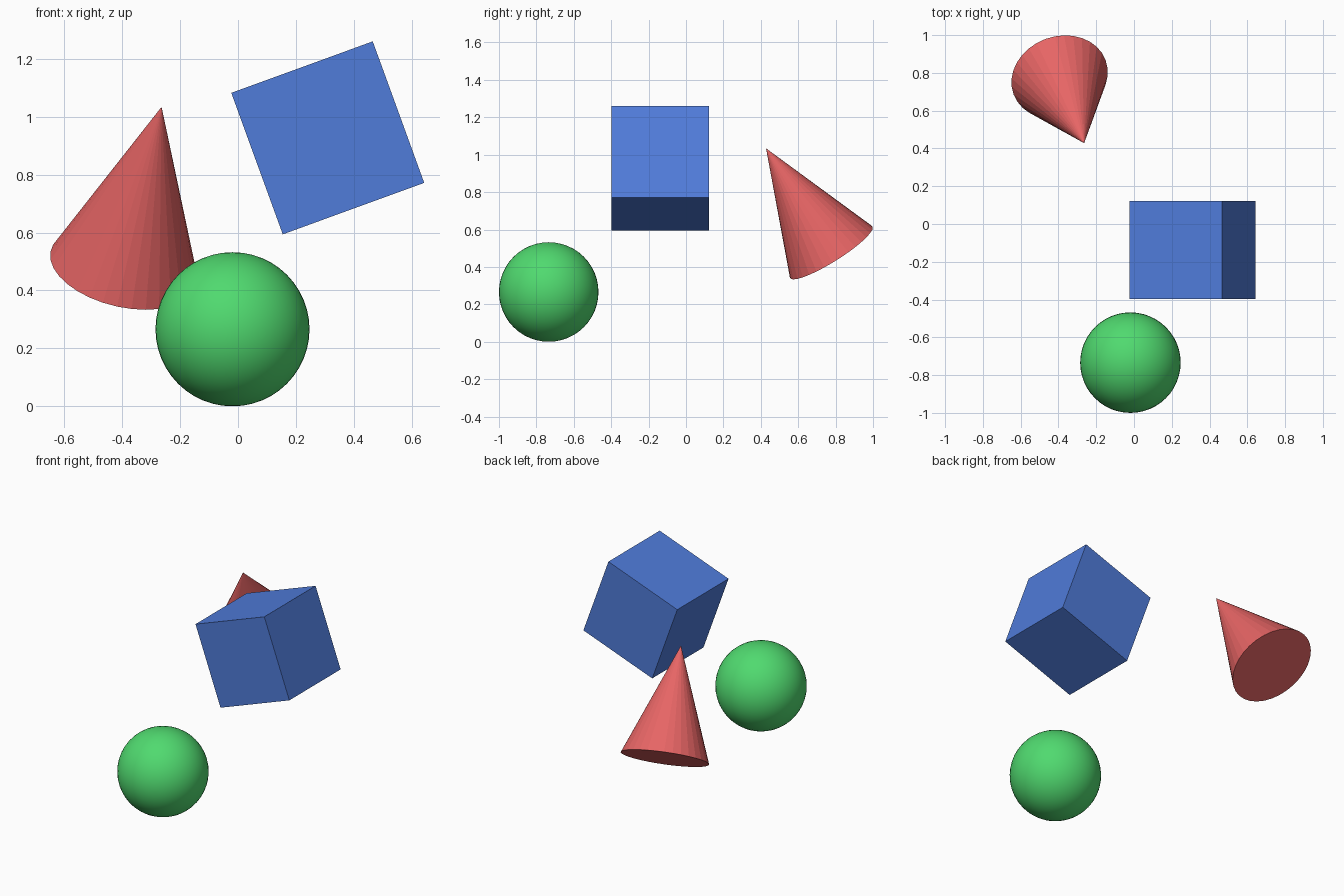
import bpy
from math import radians
from mathutils import Vector

if "Cube" in bpy.data.objects:
    bpy.data.objects.remove(bpy.data.objects["Cube"])


def finish(name, color):
    obj = bpy.context.object
    obj.name = name
    mat = bpy.data.materials.new(name + "_paint")
    mat.diffuse_color = (*color, 1)
    mat.use_nodes = True
    mat.node_tree.nodes["Principled BSDF"].inputs["Base Color"].default_value = mat.diffuse_color
    obj.data.materials.append(mat)
    return obj


# Blue cube, tilted about the y axis
bpy.ops.mesh.primitive_cube_add(size=0.52, location=(0.31, -0.138, 0.927),
                                rotation=(0, radians(-20), 0))
finish("cube", (0.08, 0.2, 0.7))

# Green ball resting on the ground
bpy.ops.mesh.primitive_uv_sphere_add(segments=48, ring_count=24, radius=0.266,
                                     location=(-0.019, -0.734, 0.266))
finish("ball", (0.08, 0.7, 0.16))
bpy.ops.object.shade_smooth()

# Red faceted cone, leaning from its base centre to its tip
base = Vector((-0.394, 0.777, 0.478))
tip = Vector((-0.264, 0.428, 1.034))
axis = tip - base
bpy.ops.mesh.primitive_cone_add(vertices=32, radius1=0.26, depth=axis.length,
                                location=(base + tip) / 2,
                                rotation=axis.to_track_quat('Z', 'Y').to_euler())
finish("cone", (0.8, 0.13, 0.13))
